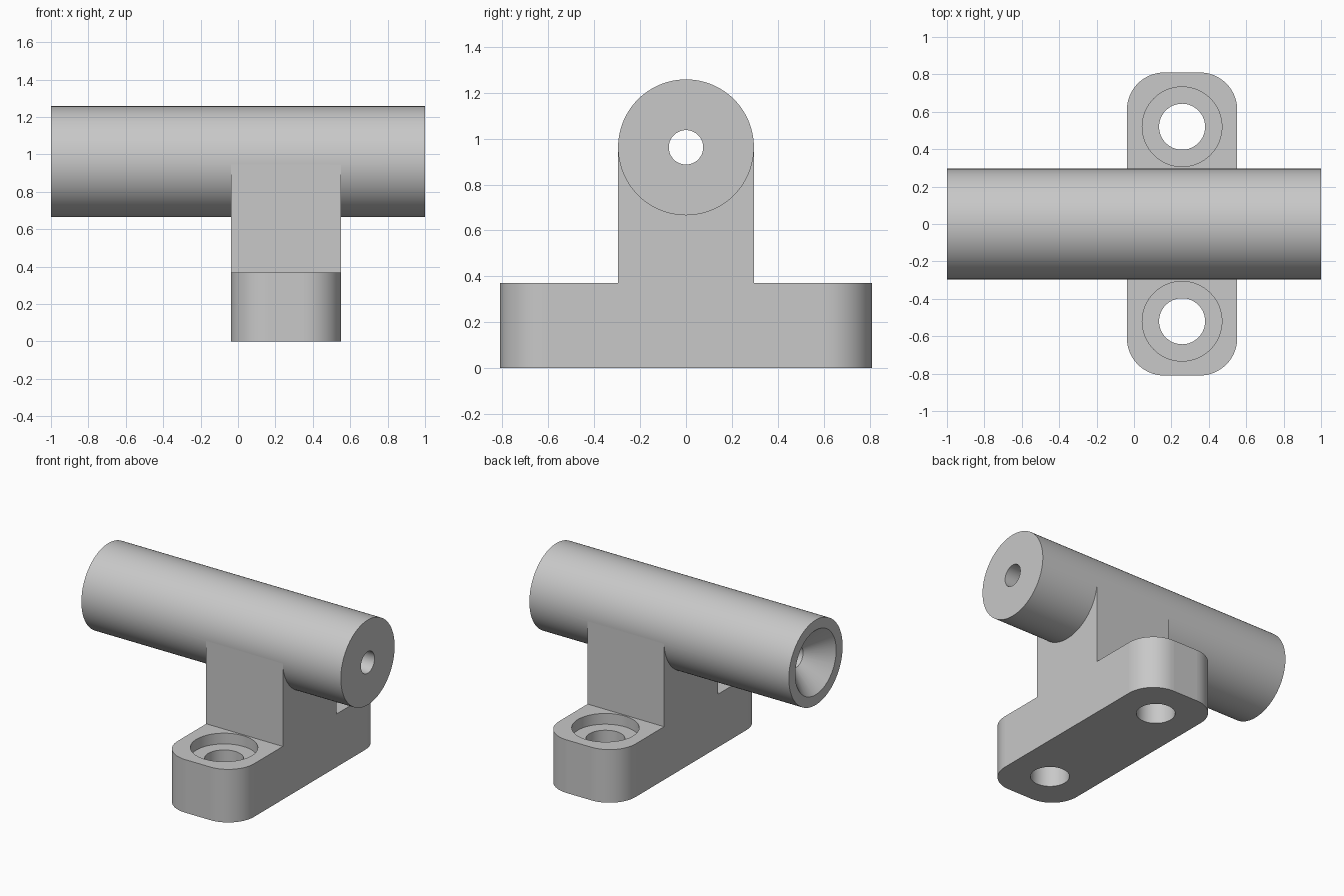
import bpy, bmesh, math
from mathutils import Matrix, Vector

cube = bpy.data.objects.get("Cube")
if cube:
    bpy.data.objects.remove(cube, do_unlink=True)

MID_X = 0.257      # centre of the foot along the tube
TUBE_Z = 0.962
TUBE_R = 0.296
FOOT_H = 0.37

grey = bpy.data.materials.new("plain grey")
grey.use_nodes = True
COLOUR = (0.58, 0.58, 0.58, 1)
grey.diffuse_color = COLOUR
grey.node_tree.nodes["Principled BSDF"].inputs["Base Color"].default_value = COLOUR


def finish(bm, name):
    bmesh.ops.recalc_face_normals(bm, faces=bm.faces)
    mesh = bpy.data.meshes.new(name)
    bm.to_mesh(mesh)
    bm.free()
    mesh.materials.append(grey)
    obj = bpy.data.objects.new(name, mesh)
    bpy.context.collection.objects.link(obj)
    return obj


def block(name, size, centre, corner=0):
    """Box, with its upright edges rounded if a corner radius is given."""
    bm = bmesh.new()
    bmesh.ops.create_cube(bm, size=1)
    bmesh.ops.scale(bm, vec=size, verts=bm.verts)
    bmesh.ops.translate(bm, vec=centre, verts=bm.verts)
    if corner:
        upright = [e for e in bm.edges
                   if abs(e.verts[0].co.z - e.verts[1].co.z) > 0.1]
        bmesh.ops.bevel(bm, geom=upright, offset=corner, segments=16,
                        profile=0.5, affect='EDGES')
    return finish(bm, name)


def rod(name, start, end, r1, r2=None, sides=96):
    """Cylinder or cone between two points."""
    start, end = Vector(start), Vector(end)
    axis = end - start
    turn = Matrix.Rotation(math.pi / 2, 4, 'Y') if axis.x else Matrix()
    bm = bmesh.new()
    bmesh.ops.create_cone(bm, cap_ends=True, segments=sides, radius1=r1,
                          radius2=r1 if r2 is None else r2, depth=axis.length,
                          matrix=Matrix.Translation((start + end) / 2) @ turn)
    return finish(bm, name)


def combine(body, other, operation):
    """Apply a boolean and discard the second object."""
    mod = body.modifiers.new("combine", 'BOOLEAN')
    mod.operation, mod.solver, mod.object = operation, 'EXACT', other
    bpy.context.view_layer.objects.active = body
    bpy.ops.object.modifier_apply(modifier=mod.name)
    bpy.data.objects.remove(other, do_unlink=True)


# Foot, upright stem and tube
bracket = block("tube_bracket", (0.59, 1.62, FOOT_H), (MID_X, 0, FOOT_H / 2), 0.2)
stem = block("stem", (0.59, 0.591, TUBE_Z - 0.2), (MID_X, 0, (TUBE_Z + 0.2) / 2))
combine(bracket, stem, 'UNION')
tube = rod("tube", (-1, 0, TUBE_Z), (1, 0, TUBE_Z), TUBE_R)
combine(bracket, tube, 'UNION')

# Bore through the tube, with a countersink at one end
cutters = [
    rod("bore", (-1.2, 0, TUBE_Z), (1.2, 0, TUBE_Z), 0.075, sides=64),
    rod("countersink", (-1.05, 0, TUBE_Z), (-0.85, 0, TUBE_Z), 0.275, 0.075, sides=64),
]
# Counterbored screw holes in both ends of the foot
for y in (-0.52, 0.52):
    cutters.append(rod("screw_hole", (MID_X, y, -0.1), (MID_X, y, FOOT_H + 0.1), 0.123, sides=64))
    cutters.append(rod("counterbore", (MID_X, y, FOOT_H - 0.075), (MID_X, y, FOOT_H + 0.05), 0.213, sides=64))
for cutter in cutters:
    combine(bracket, cutter, 'DIFFERENCE')

# Smooth the round surfaces, keep the plane ones flat
bpy.ops.object.select_all(action='DESELECT')
bracket.select_set(True)
bpy.context.view_layer.objects.active = bracket
bpy.ops.object.shade_smooth_by_angle(angle=math.radians(25))
for face in bracket.data.polygons:
    if max(abs(c) for c in face.normal) > 0.9999:
        face.use_smooth = False
